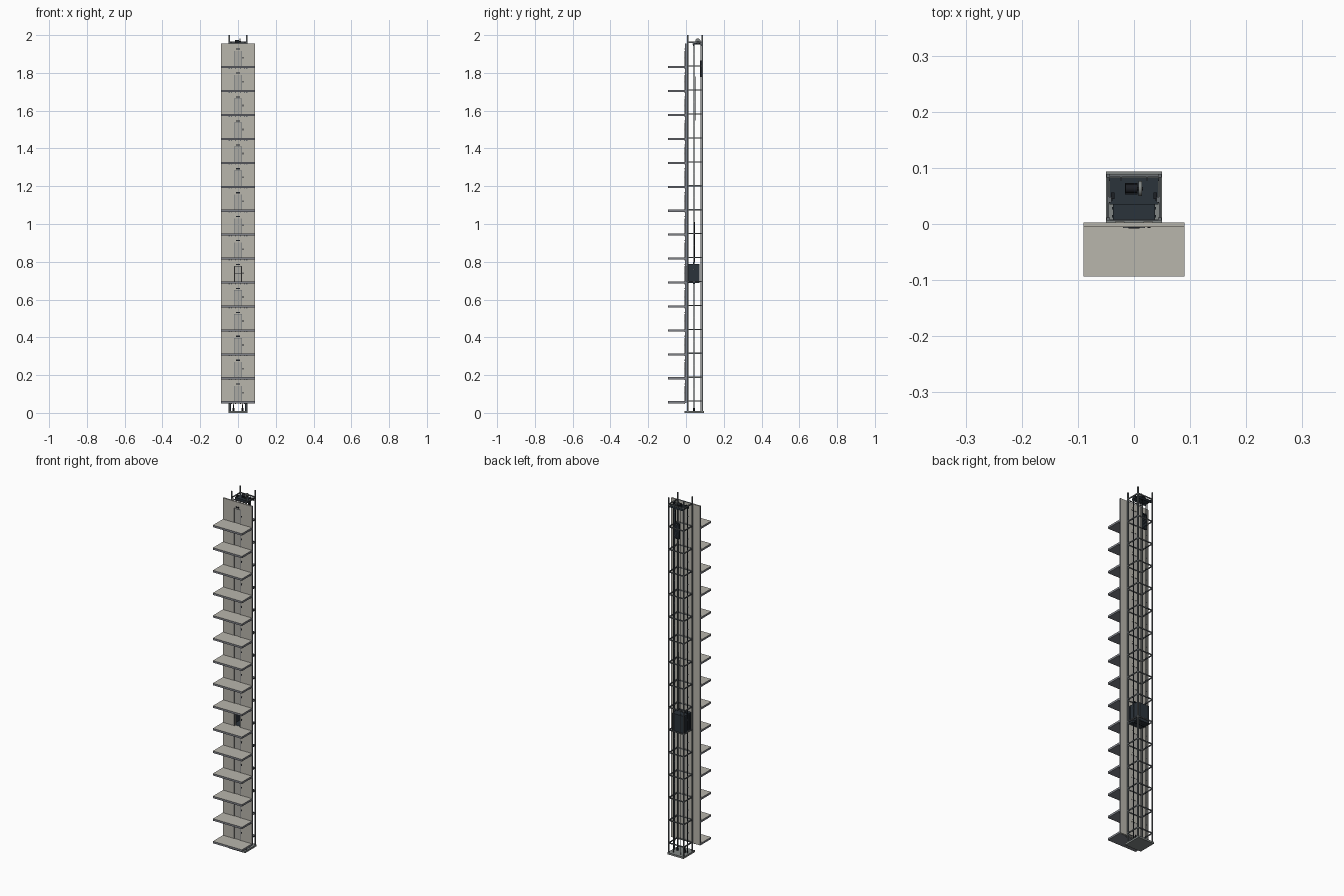
import bpy, bmesh, math
from mathutils import Matrix, Vector


def material(name, color):
    m = bpy.data.materials.new(name)
    m.diffuse_color = (*color, 1)
    return m


CONCRETE = material("warm concrete", (0.48, 0.465, 0.415))
SLAB = material("slab edge grey", (0.22, 0.23, 0.255))
STEEL = material("frame steel", (0.14, 0.155, 0.165))
DARK = material("dark cabin metal", (0.024, 0.033, 0.043))
DOOR = material("door metal", (0.41, 0.40, 0.37))
PIT = material("pit grey", (0.22, 0.24, 0.235))
BLACK = material("black trim", (0.012, 0.014, 0.018))

FLOORS = [0.062 + 0.1267 * i for i in range(15)]   # walking levels
CABIN_FLOOR = 5
WALL_TOP = 1.955


def build(name, mat, boxes=(), rods=()):
    """One object from boxes (x0,x1,y0,y1,z0,z1) and rods (start, end, radius)."""
    bm = bmesh.new()
    for x0, x1, y0, y1, z0, z1 in boxes:
        c = Matrix.Translation(((x0 + x1) / 2, (y0 + y1) / 2, (z0 + z1) / 2))
        bmesh.ops.create_cube(bm, size=1, matrix=c @ Matrix.Diagonal((x1 - x0, y1 - y0, z1 - z0, 1)))
    for a, b, r in rods:
        a, b = Vector(a), Vector(b)
        rot = (b - a).to_track_quat('Z', 'Y').to_matrix().to_4x4()
        bmesh.ops.create_cone(bm, cap_ends=True, segments=12, radius1=r, radius2=r,
                              depth=(b - a).length, matrix=Matrix.Translation((a + b) / 2) @ rot)
    me = bpy.data.meshes.new(name)
    bm.to_mesh(me)
    bm.free()
    me.materials.append(mat)
    ob = bpy.data.objects.new(name, me)
    bpy.context.collection.objects.link(ob)
    return ob


def both(x0, x1, *rest):
    """A box and its mirror image across x = 0."""
    return [(x0, x1, *rest), (-x1, -x0, *rest)]


# Landing slabs: grey body with a warm floor finish on the top face
slabs = build("landing_slabs", SLAB,
              [(-0.09, 0.09, -0.094, -0.004, z - 0.011, z) for z in FLOORS])
slabs.data.materials.append(CONCRETE)
for p in slabs.data.polygons:
    p.material_index = 1 if p.normal.z > 0.5 else 0

# Front wall with a doorway on every landing
wall = both(0.020, 0.09, -0.005, 0.003, 0.052, WALL_TOP)
for i, z in enumerate(FLOORS):
    top = FLOORS[i + 1] if i < 14 else WALL_TOP
    wall.append((-0.020, 0.020, -0.005, 0.003, z + 0.080, top))
wall.append((-0.020, 0.020, -0.005, 0.003, 0.052, FLOORS[0]))
walls = build("front_wall", CONCRETE, wall)
walls.data.materials.append(SLAB)
for p in walls.data.polygons:
    p.material_index = 1 if abs(p.normal.x) > 0.5 and abs(p.center.x) > 0.08 else 0

# Landing doors, surrounds, indicators and call buttons
leaves, frames, trim = [], [], []
for i, z in enumerate(FLOORS):
    if i == CABIN_FLOOR:
        leaves += both(0.017, 0.034, 0.003, 0.0045, z, z + 0.080)
    else:
        leaves += both(0.0001, 0.019, -0.003, 0.001, z, z + 0.080)
    frames += both(0.0185, 0.020, -0.0075, 0.002, z, z + 0.081)
    frames.append((-0.020, 0.020, -0.0075, 0.002, z + 0.0795, z + 0.081))
    trim.append((-0.010, 0.010, -0.008, -0.004, z + 0.087, z + 0.093))
    trim.append((0.024, 0.029, -0.007, -0.004, z + 0.040, z + 0.049))
build("landing_doors", DOOR, leaves)
build("door_surrounds", STEEL, frames)
build("indicators_and_buttons", BLACK, trim)

# Wall anchors under each slab
anchors = []
for z in FLOORS:
    for x in (0.014, 0.034, 0.046):
        anchors += both(x - 0.003, x + 0.003, -0.008, -0.004, z - 0.015, z - 0.011)
build("slab_anchors", STEEL, anchors)

# Pit base
build("pit_base", PIT, [(-0.05, 0.05, -0.008, 0.094, 0, 0.010)])

# Corner posts of the shaft frame
posts = []
for y0, y1 in ((0.006, 0.012), (0.083, 0.089)):
    posts += both(0.043, 0.049, y0, y1, 0.010, 2.0)
build("corner_posts", STEEL, posts)

# Horizontal belts joining the posts, with brackets to the guide rails
belts, brackets = [], []
for z in FLOORS + [1.962]:
    belts += both(0.0445, 0.0485, 0.012, 0.083, z - 0.003, z + 0.003)
    belts.append((-0.043, 0.043, 0.084, 0.088, z - 0.003, z + 0.003))
    belts.append((-0.043, 0.043, 0.005, 0.008, z - 0.006, z - 0.001))
    brackets += both(0.040, 0.0445, 0.038, 0.048, z - 0.003, z + 0.003)
    brackets += both(0.022, 0.024, 0.079, 0.084, z - 0.002, z + 0.002)
    if z < 1.9:
        brackets += both(0.040, 0.045, 0.041, 0.045, z + 0.062, z + 0.066)
build("frame_belts", STEEL, belts)
build("rail_brackets", STEEL, brackets)

# T-shaped cabin guide rails and slimmer counterweight rails
rails = both(0.040, 0.0415, 0.041, 0.045, 0.010, 1.96)
rails += both(0.0375, 0.040, 0.0423, 0.0437, 0.010, 1.96)
build("guide_rails", DARK, rails)
build("counterweight_rails", STEEL, both(0.022, 0.024, 0.077, 0.079, 0.010, 1.96))

# Cabin: open-fronted box with ribs
c = FLOORS[CABIN_FLOOR]
cabin = both(0.0345, 0.037, 0.007, 0.071, c - 0.006, c + 0.090)
cabin += [(-0.0345, 0.0345, 0.0685, 0.071, c - 0.006, c + 0.090),
          (-0.037, 0.037, 0.007, 0.071, c + 0.087, c + 0.092),
          (-0.037, 0.037, 0.005, 0.071, c - 0.008, c)]
cabin += both(0.019, 0.0345, 0.007, 0.009, c, c + 0.087)
cabin.append((-0.019, 0.019, 0.007, 0.009, c + 0.080, c + 0.087))
for y in (0.012, 0.026, 0.060):
    cabin += both(0.037, 0.039, y, y + 0.004, c, c + 0.086)
build("cabin", DARK, cabin)

# Light lining on the rear cabin wall with a handrail
build("cabin_rear_lining", DOOR, [(-0.0345, 0.0345, 0.0665, 0.0686, c, c + 0.087)])
build("cabin_handrail", BLACK, [(-0.032, 0.032, 0.062, 0.064, c + 0.040, c + 0.043)])

# Cabin sling
sling = both(0.0375, 0.0395, 0.037, 0.0405, c - 0.012, c + 0.104)
sling += [(-0.0395, 0.0395, 0.039, 0.047, z, z + 0.005) for z in (c - 0.014, c + 0.100)]
build("cabin_sling", DARK, sling)

# Counterweight
weight = [(-0.013, 0.013, 0.075, 0.081, 1.785 + k * 0.008, 1.792 + k * 0.008) for k in range(9)]
weight += both(0.012, 0.0145, 0.074, 0.082, 1.778, 1.866)
weight += [(-0.0145, 0.0145, 0.074, 0.082, z, z + 0.005) for z in (1.778, 1.861)]
build("counterweight", DARK, weight)

# Machine platform, beams and drive motor
build("machine_platform", DARK,
      [(-0.0435, 0.0435, 0.035, 0.083, 1.950, 1.955)]
      + [(-0.0445, 0.0445, y, y + 0.004, 1.943, 1.950) for y in (0.037, 0.077)])
build("drive_motor", BLACK, [(-0.016, 0.006, 0.053, 0.073, 1.955, 1.959)],
      [((-0.015, 0.063, 1.966), (0.006, 0.063, 1.966), 0.008),
       ((0.006, 0.063, 1.966), (0.016, 0.063, 1.966), 0.003)])
build("drive_sheave", PIT, [], [((0.008, 0.063, 1.969), (0.014, 0.063, 1.969), 0.0135)])
build("control_boxes", BLACK, both(0.035, 0.041, 0.045, 0.056, 1.955, 1.966))

# Suspension ropes to cabin and counterweight
ropes = []
for x in (0.0095, 0.011, 0.0125):
    ropes.append(((x, 0.046, c + 0.103), (x, 0.050, 1.966), 0.0004))
    ropes.append(((x, 0.0775, 1.864), (x, 0.0765, 1.966), 0.0004))
build("suspension_ropes", BLACK, [], ropes)

# Pit buffers
buffers = [((x, 0.042, 0.010), (x, 0.042, h), r) for x in (-0.024, 0.024)
           for h, r in ((0.025, 0.005), (0.045, 0.003))]
build("pit_buffers", BLACK, [], buffers)

# Smooth the round parts while keeping their edges sharp
for name in ("drive_motor", "drive_sheave", "suspension_ropes", "pit_buffers"):
    ob = bpy.data.objects[name]
    bpy.ops.object.select_all(action='DESELECT')
    ob.select_set(True)
    bpy.context.view_layer.objects.active = ob
    bpy.ops.object.shade_smooth_by_angle(angle=math.radians(35))
